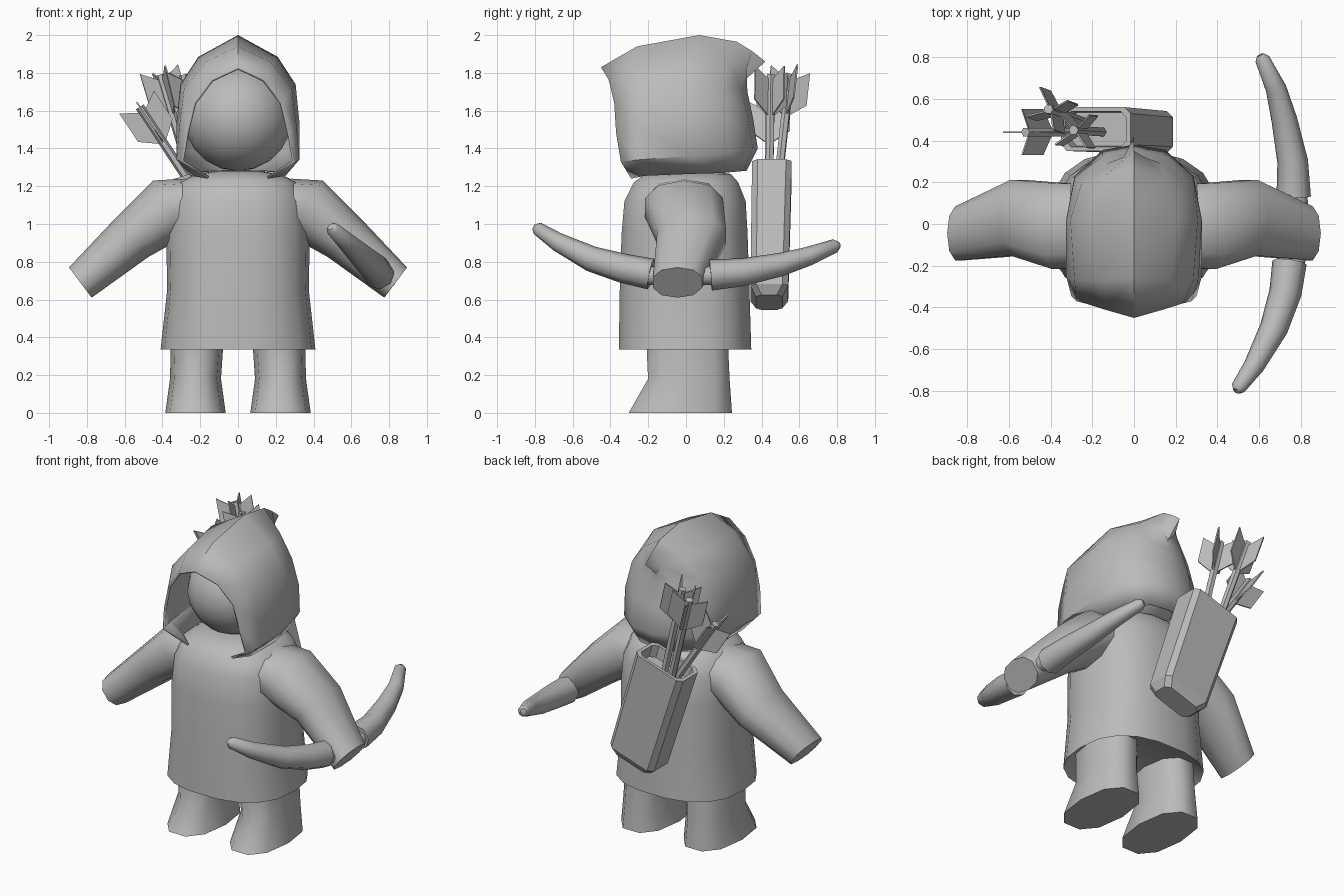
import bpy, bmesh, math
from mathutils import Vector

cube = bpy.data.objects.get("Cube")
if cube:
    bpy.data.objects.remove(cube, do_unlink=True)

grey = bpy.data.materials.new("plain grey")
grey.use_nodes = True
grey.diffuse_color = (0.5, 0.5, 0.5, 1)
grey.node_tree.nodes["Principled BSDF"].inputs["Base Color"].default_value = (0.5, 0.5, 0.5, 1)


def finish(name, bm, smooth=None):
    bmesh.ops.remove_doubles(bm, verts=bm.verts, dist=0.0005)
    bmesh.ops.recalc_face_normals(bm, faces=bm.faces)
    mesh = bpy.data.meshes.new(name)
    bm.to_mesh(mesh)
    bm.free()
    mesh.materials.append(grey)
    ob = bpy.data.objects.new(name, mesh)
    bpy.context.collection.objects.link(ob)
    if smooth:
        bpy.ops.object.select_all(action='DESELECT')
        ob.select_set(True)
        bpy.context.view_layer.objects.active = ob
        bpy.ops.object.shade_smooth_by_angle(angle=math.radians(smooth))
    return ob


def skin(bm, rings, closed=True):
    """Join successive rings of points with quads, capping closed ones."""
    rows = [[bm.verts.new(p) for p in r] for r in rings]
    n = len(rows[0])
    for a, b in zip(rows, rows[1:]):
        for i in range(n if closed else n - 1):
            j = (i + 1) % n
            bm.faces.new((a[i], a[j], b[j], b[i]))
    if closed:
        bm.faces.new(rows[0])
        bm.faces.new(rows[-1])


def oval(c, u, v, n=8, power=2.0, turn=0.5):
    """Ring of n points around c with half axes u and v."""
    c, u, v = Vector(c), Vector(u), Vector(v)
    pts = []
    for i in range(n):
        a = 2 * math.pi * (i + turn) / n
        ca, sa = math.cos(a), math.sin(a)
        pts.append(c + u * math.copysign(abs(ca) ** (2 / power), ca)
                   + v * math.copysign(abs(sa) ** (2 / power), sa))
    return pts


def loft(name, rings, smooth=None):
    bm = bmesh.new()
    skin(bm, rings)
    return finish(name, bm, smooth)


def tube(bm, path, n=6):
    """Tapered tube along (point, radius) stations."""
    pts = [Vector(p) for p, r in path]
    rings = []
    for i, (p, r) in enumerate(path):
        d = (pts[min(i + 1, len(pts) - 1)] - pts[max(i - 1, 0)]).normalized()
        u = d.cross(Vector((0.3, 0, 1))).normalized()
        rings.append(oval(p, u * r, d.cross(u) * r, n))
    skin(bm, rings)


# Tunic: recessed underside, flared hem, sloping shoulders (z, half width, y front, y back)
tunic = [(0.38, 0.36, -0.31, 0.30), (0.335, 0.41, -0.36, 0.35), (0.65, 0.375, -0.355, 0.34),
         (0.95, 0.38, -0.345, 0.33), (1.12, 0.365, -0.33, 0.32), (1.22, 0.32, -0.28, 0.28),
         (1.265, 0.22, -0.22, 0.24), (1.28, 0.12, -0.12, 0.14)]
loft("tunic", [oval((0, (f + b) / 2, z), (w, 0, 0), (0, (b - f) / 2, 0), 18, 2.5, 0)
               for z, w, f, b in tunic], 50)

# Arms and legs
for s, side in ((1, "left"), (-1, "right")):
    arm = [((0.22, -0.01, 1.09), (0.06, 0.15), 0.21), ((0.36, -0.01, 1.085), (0.09, 0.145), 0.215),
           ((0.56, 0.03, 0.93), (0.085, 0.105), 0.19), ((0.835, -0.045, 0.69), (0.06, 0.08), 0.135)]
    loft(side + "_arm", [oval((s * c[0], c[1], c[2]), (s * u[0], 0, u[1]), (0, v, 0), 10, 2.3, 0)
                         for c, u, v in arm], 50)
    leg = [(0.0, 0.225, 0.16, -0.03, 0.285), (0.18, 0.225, 0.135, 0.015, 0.225),
           (0.4, 0.215, 0.14, 0.005, 0.225)]
    loft(side + "_leg", [oval((s * x, y, z), (w, 0, 0), (0, d, 0), 10, 2.4, 0)
                         for z, x, w, y, d in leg], 50)

# Face set back inside the hood
bm = bmesh.new()
bmesh.ops.create_uvsphere(bm, u_segments=16, v_segments=10, radius=1)
for v in bm.verts:
    v.co = (v.co.x * 0.285, v.co.y * 0.30 - 0.02, v.co.z * 0.28 + 1.56)
finish("face", bm, 60)

# Hood: arches from brow peak to the pointed back; each is (x, y, z) from crown to hem
half_arches = [
    [(0, -.45, 1.83), (.14, -.41, 1.765), (.235, -.38, 1.64), (.275, -.37, 1.48), (.30, -.345, 1.33), (.16, -.29, 1.24)],
    [(0, -.26, 1.94), (.17, -.27, 1.86), (.285, -.27, 1.72), (.31, -.26, 1.52), (.325, -.25, 1.34), (.25, -.22, 1.255)],
    [(0, .07, 2.0), (.21, .03, 1.885), (.305, .02, 1.74), (.325, .02, 1.54), (.325, .02, 1.36), (.26, .02, 1.265)],
    [(0, .27, 1.965), (.15, .22, 1.86), (.25, .20, 1.73), (.285, .22, 1.56), (.285, .23, 1.38), (.23, .19, 1.27)],
    [(0, .35, 1.915), (.05, .32, 1.82), (.13, .29, 1.72), (.15, .325, 1.57), (.15, .355, 1.40), (.12, .30, 1.28)],
    [(0, .42, 1.86), (0, .31, 1.76), (0, .325, 1.70), (0, .355, 1.56), (0, .38, 1.40), (0, .32, 1.28)],
]
bm = bmesh.new()
skin(bm, [[(-x, y, z) for x, y, z in reversed(h[1:])] + h for h in half_arches], closed=False)
bmesh.ops.dissolve_degenerate(bm, dist=0.0005, edges=bm.edges)
half = finish("hood", bm)
# The arch lists cover both sides of the crown
hood_bm = bmesh.new()
skin(hood_bm, [[(-x, y, z) for x, y, z in reversed(h[1:])] + h for h in half_arches], closed=False)
bpy.data.objects.remove(half, do_unlink=True)
hood = finish("hood", hood_bm, 40)
thick = hood.modifiers.new("cloth thickness", 'SOLIDIFY')
thick.thickness = 0.015
thick.offset = -1

# Bow: two curved limbs and a grip through the left hand
limbs = {
    "bow_front_limb": [((.745, -.185, .735), .083), ((.725, -.33, .765), .078), ((.67, -.50, .815), .068),
                       ((.575, -.68, .905), .05), ((.50, -.785, .975), .036), ((.49, -.80, .985), .018)],
    "bow_back_limb": [((.765, .13, .73), .083), ((.76, .30, .745), .074), ((.72, .50, .785), .062),
                      ((.68, .65, .83), .05), ((.615, .79, .885), .036), ((.605, .81, .89), .018)],
    "bow_grip": [((.765, -.22, .73), .05), ((.79, -.04, .72), .05), ((.78, .17, .73), .05)],
}
for name, path in limbs.items():
    bm = bmesh.new()
    tube(bm, path, 8)
    finish(name, bm, 50)

# Quiver: leaning chamfered box on the back with a hollow mouth
tilt = math.radians(18)
axis = Vector((-math.sin(tilt), 0, math.cos(tilt)))
across = Vector((math.cos(tilt), 0, math.sin(tilt)))
base = Vector((0.045, 0.44, 0.585))


def box_ring(h, w, d, c=0.03):
    corners = [(w, d - c), (w - c, d), (c - w, d), (-w, d - c),
               (-w, c - d), (c - w, -d), (w - c, -d), (w, c - d)]
    return [base + axis * h + across * a + Vector((0, b + 0.02 * h, 0)) for a, b in corners]


loft("quiver", [box_ring(0, .13, .07), box_ring(.05, .165, .10), box_ring(.74, .175, .105),
                box_ring(.74, .155, .085), box_ring(.66, .15, .08)])

# Arrows: shaft with four swept vanes each
arrows = [((-.21, .44, 1.15), (-.52, .44, 1.62)), ((-.22, .48, 1.15), (-.41, .55, 1.79)),
          ((-.14, .44, 1.15), (-.29, .45, 1.79))]
for k, (a, b) in enumerate(arrows):
    a, b = Vector(a), Vector(b)
    d = (b - a).normalized()
    u = d.cross(Vector((0, 1, 0))).normalized()
    w = d.cross(u)
    bm = bmesh.new()
    tube(bm, [(a, .024), (b, .024)], 6)
    for q in range(4):
        ang = math.radians(90 * q + 20 * k)
        out = u * math.cos(ang) + w * math.sin(ang)
        flat = d.cross(out) * 0.004
        vane = [b - d * .23 + out * .01, b - d * .15 + out * .11, b + d * .03 + out * .11, b - d * .03 + out * .01]
        skin(bm, [[p + flat for p in vane], [p - flat for p in vane]])
    finish("arrow_%d" % (k + 1), bm)
